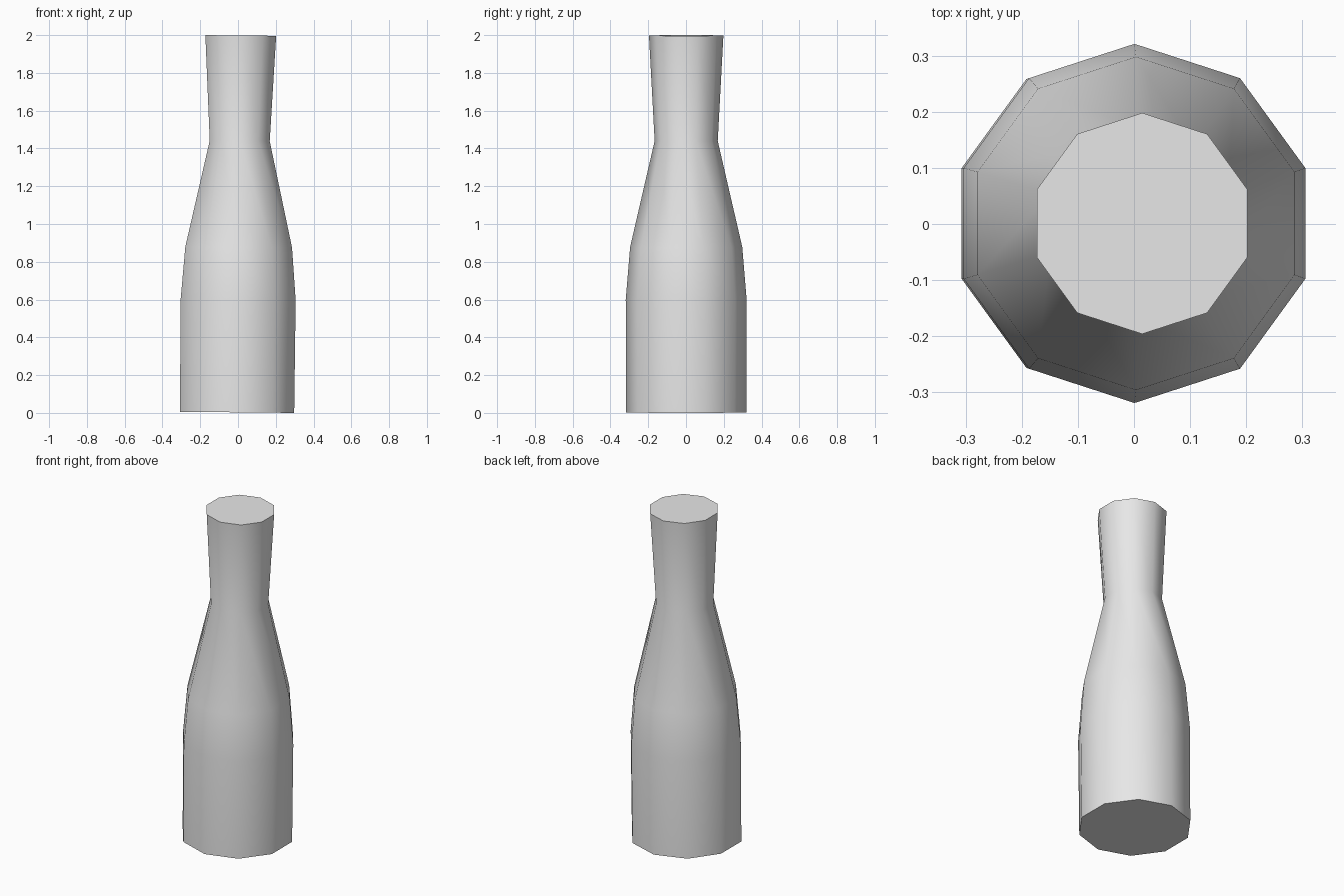
import bpy, bmesh
from math import cos, sin, tau, radians

cube = bpy.data.objects.get("Cube")
if cube:
    bpy.data.objects.remove(cube, do_unlink=True)

SIDES = 10
LEAN = 0.0098  # slight lean of the whole bottle towards +x

# Radius and height of each ring, from base to mouth
PROFILE = [(0.318, 0.003), (0.32, 0.60), (0.297, 0.877), (0.167, 1.44), (0.197, 1.998)]

grey = bpy.data.materials.new("light grey")
grey.use_nodes = True
colour = (0.8, 0.8, 0.8, 1)
grey.diffuse_color = colour
grey.node_tree.nodes["Principled BSDF"].inputs["Base Color"].default_value = colour


def ring(bm, radius, height):
    """Ten-sided ring with a corner on +y, sheared and tilted by the lean."""
    verts = []
    for i in range(SIDES):
        a = tau * i / SIDES
        x, y = radius * sin(a), radius * cos(a)
        verts.append(bm.verts.new((x + LEAN * height - 0.005, y + 0.001, height - LEAN * x)))
    return verts


# Bottle body: bridged rings closed by flat caps
bm = bmesh.new()
rings = [ring(bm, r, z) for r, z in PROFILE]
for low, high in zip(rings, rings[1:]):
    for i in range(SIDES):
        j = (i + 1) % SIDES
        bm.faces.new((low[i], low[j], high[j], high[i]))
bm.faces.new(rings[0])
bm.faces.new(rings[-1])
bmesh.ops.recalc_face_normals(bm, faces=bm.faces)

mesh = bpy.data.meshes.new("bottle")
bm.to_mesh(mesh)
bm.free()
mesh.materials.append(grey)
bottle = bpy.data.objects.new("bottle", mesh)
bpy.context.collection.objects.link(bottle)

# Smooth sides with crisp cap rims
bpy.ops.object.select_all(action="DESELECT")
bottle.select_set(True)
bpy.context.view_layer.objects.active = bottle
bpy.ops.object.shade_smooth_by_angle(angle=radians(45))
